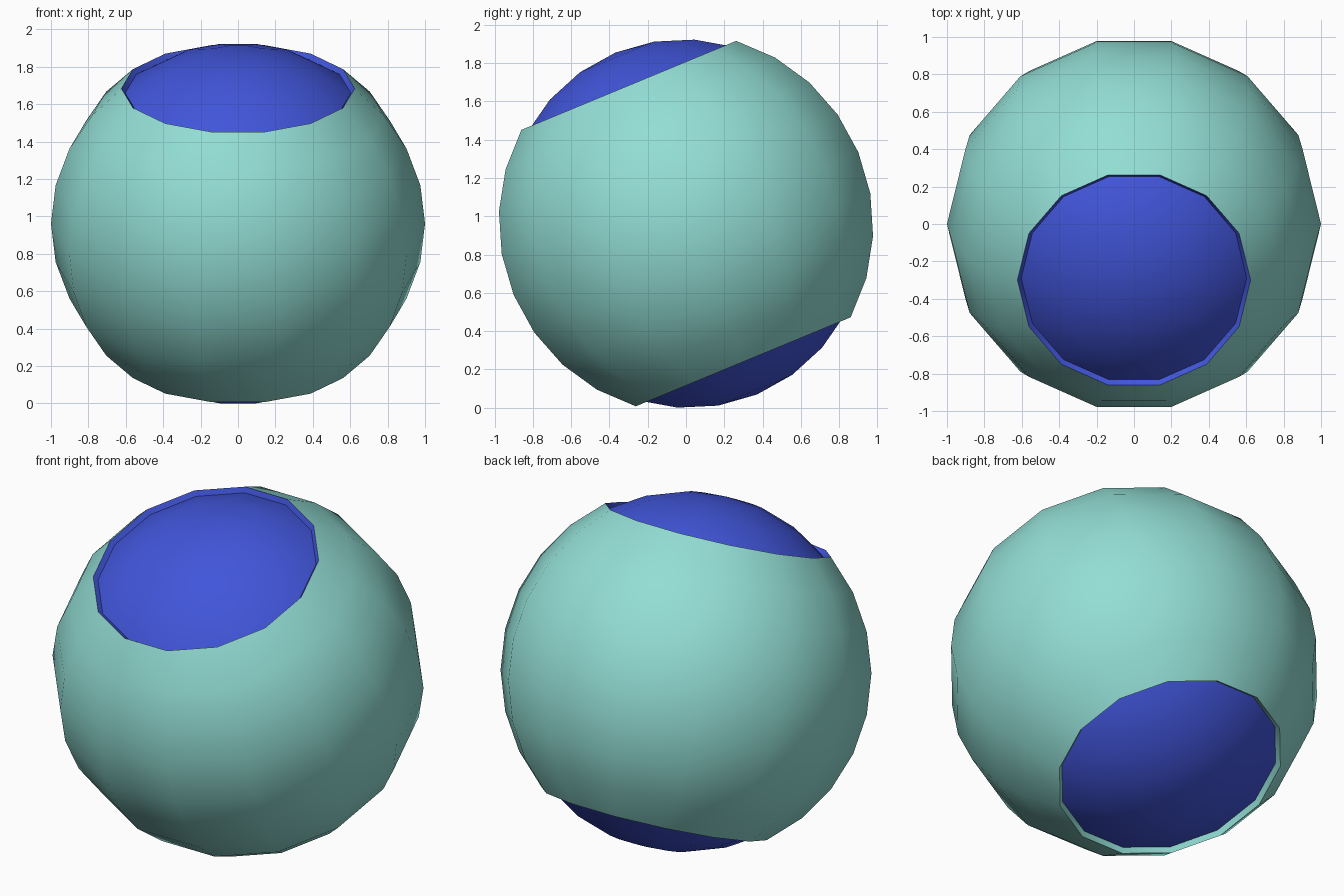
import bpy, bmesh, math
from mathutils import Matrix

if "Cube" in bpy.data.objects:
    bpy.data.objects.remove(bpy.data.objects["Cube"])

SEG = 14                      # sides around and steps from pole to pole
STEP = math.pi / SEG
INNER, OUTER = 0.967, 1.0
TILT = math.radians(22.5)     # axis leans towards the front
CENTRE_Z = 0.9615


def material(name, rgb):
    m = bpy.data.materials.new(name)
    m.diffuse_color = (*rgb, 1)
    m.use_nodes = True
    m.node_tree.nodes["Principled BSDF"].inputs["Base Color"].default_value = m.diffuse_color
    return m


teal = material("pale teal", (0.29, 0.73, 0.665))
blue = material("royal blue", (0.053, 0.091, 0.70))
place = Matrix.Translation((0, 0, CENTRE_Z)) @ Matrix.Rotation(TILT, 4, 'X')


def revolve(name, profile, mats, pick=lambda i: 0):
    """Turn a (radius, height) profile, listed bottom to top, about the axis."""
    bm = bmesh.new()
    rings = []
    for r, z in profile:
        if r < 1e-5:
            rings.append([bm.verts.new((0, 0, z))] * SEG)
        else:
            rings.append([bm.verts.new((r * math.cos(2 * STEP * k),
                                        r * math.sin(2 * STEP * k), z))
                          for k in range(SEG)])
    for i in range(len(rings) - 1):
        a, b = rings[i], rings[i + 1]
        for k in range(SEG):
            n = (k + 1) % SEG
            corners = list(dict.fromkeys((a[k], a[n], b[n], b[k])))
            f = bm.faces.new(corners)
            f.material_index = pick(i)
    bm.transform(place)
    mesh = bpy.data.meshes.new(name)
    bm.to_mesh(mesh)
    bm.free()
    for m in mats:
        mesh.materials.append(m)
    obj = bpy.data.objects.new(name, mesh)
    bpy.context.collection.objects.link(obj)
    bpy.ops.object.select_all(action='DESELECT')
    obj.select_set(True)
    bpy.context.view_layer.objects.active = obj
    bpy.ops.object.shade_smooth_by_angle(angle=math.radians(35))
    return obj


def point(radius, step):
    return radius * math.cos(step * STEP), radius * math.sin(step * STEP)


# blue ball inside
revolve("inner_ball", [point(INNER, s) for s in range(-7, 8)], [blue])

# teal shell open at both ends: bottom rim, outside, blue top rim
shell = [point(INNER, -4)] + [point(OUTER, s) for s in range(-4, 5)] + [point(INNER, 4)]
revolve("outer_shell", shell, [teal, blue], lambda i: 1 if i == len(shell) - 2 else 0)
